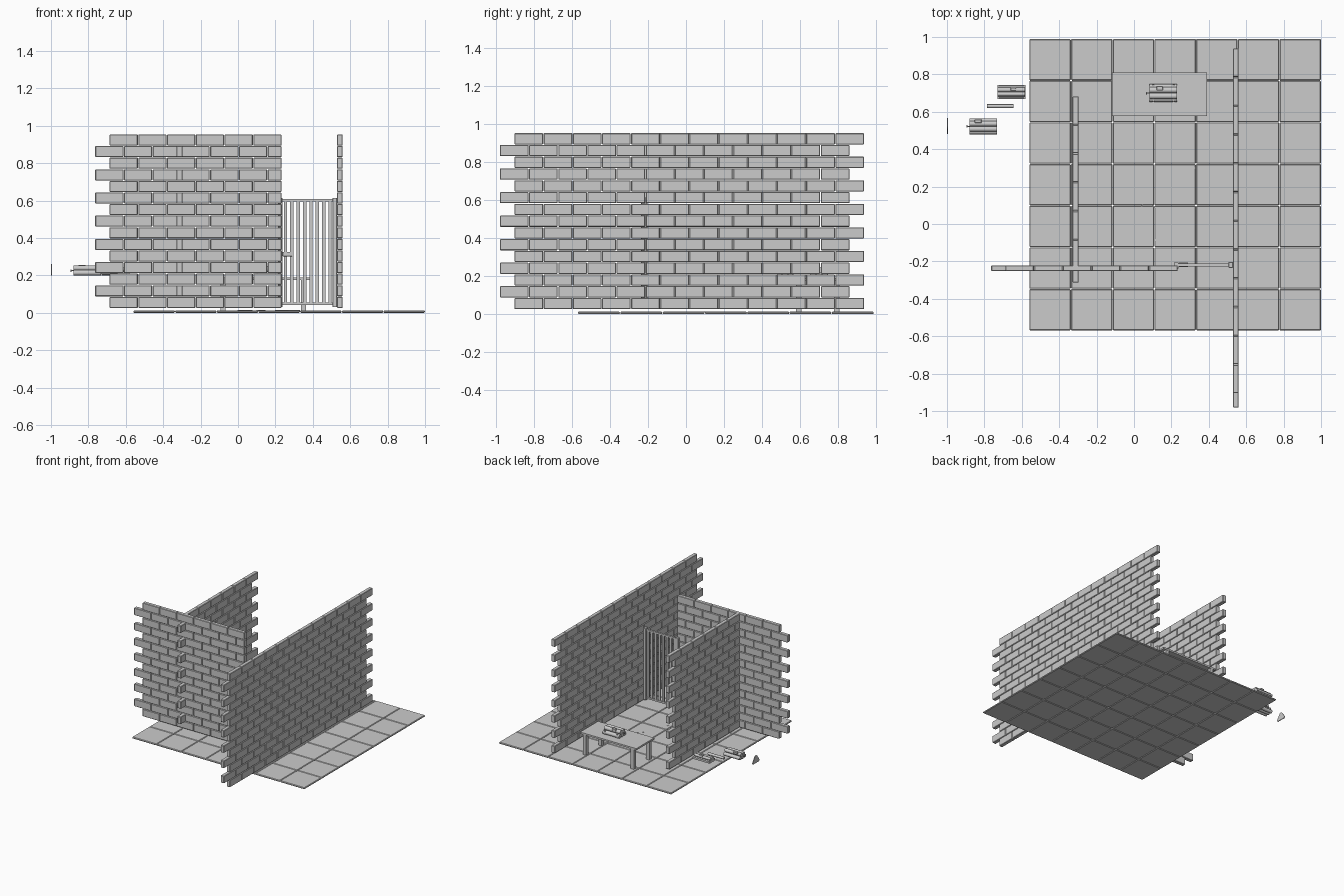
import bpy, bmesh, math
from mathutils import Matrix, Vector

if "Cube" in bpy.data.objects:
    bpy.data.objects.remove(bpy.data.objects["Cube"])


def finish(name, bm, bevel=0.0):
    me = bpy.data.meshes.new(name)
    bm.to_mesh(me)
    bm.free()
    ob = bpy.data.objects.new(name, me)
    bpy.context.collection.objects.link(ob)
    if bevel:
        m = ob.modifiers.new("bevel", 'BEVEL')
        m.width = bevel
        m.segments = 1
    return ob


def box(bm, lo, hi):
    lo, hi = Vector(lo), Vector(hi)
    c, s = (lo + hi) / 2, hi - lo
    bmesh.ops.create_cube(bm, size=1, matrix=Matrix.Translation(c) @ Matrix.Diagonal((*s, 1)))


def boxes(name, items, bevel=0.0):
    bm = bmesh.new()
    for lo, hi in items:
        box(bm, lo, hi)
    return finish(name, bm, bevel)


def rod(bm, x0, x1, y, z, r, sides=12):
    rot = Matrix.Rotation(math.pi / 2, 4, 'Y')
    bmesh.ops.create_cone(bm, cap_ends=True, segments=sides, radius1=r, radius2=r, depth=x1 - x0,
                          matrix=Matrix.Translation(((x0 + x1) / 2, y, z)) @ rot)


# Brick walls: alternate courses shift by half a brick
BRICK, COURSE, Z0, GAP = 0.1537, 0.062, 0.025, 0.0015


def brick_wall(name, along, start, count, lo, hi, close=False):
    items = []
    for row in range(15):
        z = Z0 + row * COURSE
        s = start if row % 2 == 0 else start - BRICK / 2
        spans = [(s + i * BRICK, s + (i + 1) * BRICK) for i in range(count)]
        if close and row % 2:
            spans.append((s + count * BRICK, start + count * BRICK))
        for a, b in spans:
            a, b, za, zb = a + GAP, b - GAP, z + GAP, z + COURSE - GAP
            if along == 'x':
                items.append(((a, lo, za), (b, hi, zb)))
            else:
                items.append(((lo, a, za), (hi, b, zb)))
    return boxes(name, items, 0.003)


brick_wall("right_brick_wall", 'y', -0.905, 12, 0.529, 0.56)
brick_wall("left_brick_wall", 'y', -0.238, 6, -0.328, -0.296)
brick_wall("front_brick_wall", 'x', -0.688, 6, -0.252, -0.221, close=True)

# Tiled floor
T = 1.56 / 7
boxes("floor_tiles", [((-0.56 + i * T + .001, -0.57 + j * T + .001, 0),
                       (-0.56 + (i + 1) * T - .001, -0.57 + (j + 1) * T - .001, 0.013))
                      for i in range(7) for j in range(7)], 0.004)

# Floor cracks: thin slivers following short paths
bm = bmesh.new()
cracks = [[(0, -.06), (0, 0), (.03, .08), (.075, .14)], [(.10, .10), (.145, .05), (.11, -.09)],
          [(.2, .21), (.27, .285), (.33, .30)]]
for path in cracks:
    for p, q in zip(path, path[1:]):
        p, q = Vector(p), Vector(q)
        d = q - p
        m = (Matrix.Translation((*((p + q) / 2), 0.0125)) @ Matrix.Rotation(math.atan2(d.y, d.x), 4, 'Z')
             @ Matrix.Diagonal((d.length, 0.003, 0.003, 1)))
        bmesh.ops.create_cube(bm, size=1, matrix=m)
finish("floor_cracks", bm)

# Barred gate
boxes("gate_posts", [((0.213, -0.237, 0.03), (0.239, -0.205, 0.615)),
                     ((0.506, -0.234, 0.03), (0.529, -0.203, 0.615))], 0.002)
boxes("gate_rails", [((0.235, -0.226, 0.594), (0.51, -0.21, 0.608)),
                     ((0.235, -0.226, 0.042), (0.51, -0.21, 0.056))])
boxes("gate_bars", [((x - .009, -0.224, 0.045), (x + .009, -0.212, 0.605))
                    for x in [0.254 + 0.034 * i for i in range(8)]])
boxes("gate_latch", [((0.239, -0.229, 0.302), (0.29, -0.207, 0.326))], 0.002)

# Table
boxes("table_top", [((-0.118, 0.578, 0.176), (0.39, 0.81, 0.19))])
boxes("table_legs", [((x - .014, y - .014, 0.01), (x + .014, y + .014, 0.178))
                     for x in (-0.08, 0.35) for y in (0.594, 0.794)])


# Bundles of sticks: three below, two above
def bundle(name, cx, cy, z, r=0.0142, length=0.147):
    bm = bmesh.new()
    for row in range(2):
        n = 3 - row
        for i in range(n):
            rod(bm, cx - length / 2, cx + length / 2, cy + (2 * i - n + 1) * r,
                z + r + row * r * math.sqrt(3), r)
    ob = finish(name, bm)
    ob.data.shade_smooth()
    ob.data.set_sharp_from_angle(angle=math.radians(40))
    return ob


def fuse(name, x, y, z):
    bm = bmesh.new()
    rod(bm, x, x + 0.02, y, z, 0.003, 6)
    rod(bm, x, x + 0.005, y, z, 0.007, 8)
    return finish(name, bm)


bundle("table_stick_bundle", 0.157, 0.70, 0.19, 0.016)
boxes("table_bundle_straps", [((x, 0.653, 0.192), (x + .008, 0.747, 0.226)) for x in (0.098, 0.208)])
boxes("table_bundle_box", [((0.12, 0.715, 0.235), (0.155, 0.737, 0.256))], 0.002)
fuse("table_bundle_fuse", 0.064, 0.70, 0.225)

bundle("loose_stick_bundle", -0.805, 0.522, 0.2)
boxes("loose_bundle_box", [((-0.852, 0.54, 0.238), (-0.815, 0.558, 0.256))], 0.002)
fuse("loose_bundle_fuse", -0.895, 0.522, 0.226)

# Loose framed bundle and single stick beside it
bundle("framed_stick_bundle", -0.655, 0.706, 0.2, 0.0115)
boxes("bundle_frame", [((-0.729, 0.667, 0.206), (-0.581, 0.673, 0.222)),
                       ((-0.729, 0.737, 0.206), (-0.581, 0.743, 0.222)),
                       ((-0.729, 0.667, 0.206), (-0.723, 0.743, 0.222)),
                       ((-0.587, 0.667, 0.206), (-0.581, 0.743, 0.222))])
boxes("frame_box", [((-0.66, 0.712, 0.236), (-0.63, 0.73, 0.25))], 0.002)
bm = bmesh.new()
rod(bm, -0.787, -0.643, 0.63, 0.222, 0.0105)
stick = finish("single_stick", bm)
stick.data.shade_smooth()
stick.data.set_sharp_from_angle(angle=math.radians(40))

# Loose end cap: thin rounded triangle
bm = bmesh.new()
pts = [(0.486, 0.2), (0.56, 0.2), (0.566, 0.206), (0.564, 0.216), (0.536, 0.256), (0.522, 0.262),
       (0.51, 0.256), (0.482, 0.216), (0.48, 0.206)]
f = bm.faces.new([bm.verts.new((-1.0, y, z)) for y, z in pts])
ext = bmesh.ops.extrude_face_region(bm, geom=[f])
bmesh.ops.translate(bm, vec=(0.006, 0, 0), verts=[v for v in ext["geom"] if isinstance(v, bmesh.types.BMVert)])
bmesh.ops.recalc_face_normals(bm, faces=bm.faces)
finish("end_cap", bm)
